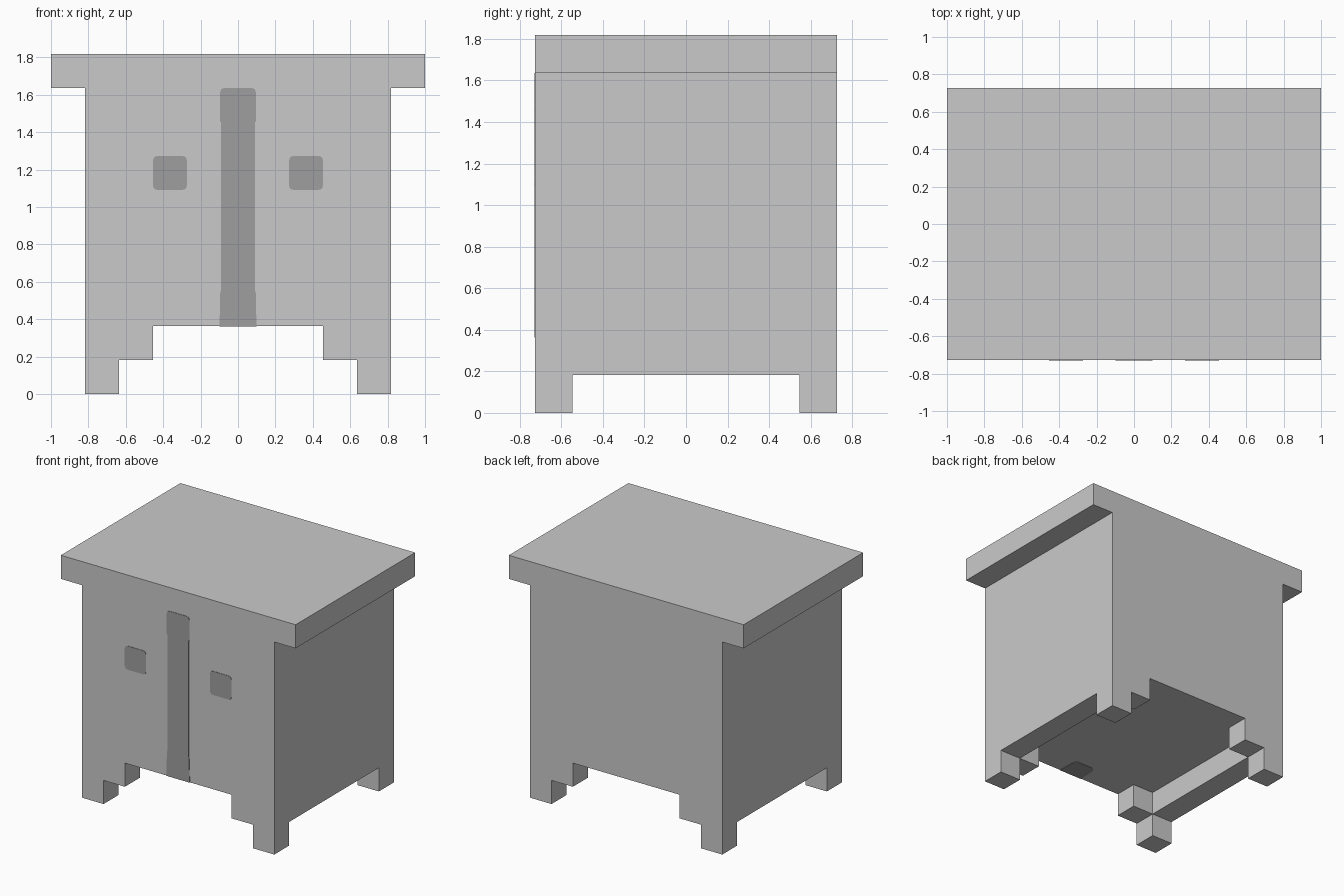
import bpy, bmesh, math
from mathutils import Vector

if "Cube" in bpy.data.objects:
    bpy.data.objects.remove(bpy.data.objects["Cube"])

U = 2 / 11                      # module that every dimension follows
DEPTH = 4 * U                   # half depth
SKIN = 0.003                    # thickness of painted details


def material(name, value):
    m = bpy.data.materials.new(name)
    m.diffuse_color = (value, value, value, 1)
    m.use_nodes = True
    m.node_tree.nodes["Principled BSDF"].inputs["Base Color"].default_value = m.diffuse_color
    return m


LIGHT = material("light grey", 0.59)
DARK = material("dark grey", 0.345)


def extrude(name, outline, offset, mat):
    """Solid made by extruding a planar outline of 3D points."""
    bm = bmesh.new()
    face = bm.faces.new([bm.verts.new(p) for p in outline])
    out = bmesh.ops.extrude_face_region(bm, geom=[face])["geom"]
    moved = [g for g in out if isinstance(g, bmesh.types.BMVert)]
    bmesh.ops.translate(bm, verts=moved, vec=Vector(offset))
    bmesh.ops.recalc_face_normals(bm, faces=bm.faces[:])
    mesh = bpy.data.meshes.new(name)
    bm.to_mesh(mesh)
    bm.free()
    mesh.materials.append(mat)
    obj = bpy.data.objects.new(name, mesh)
    bpy.context.collection.objects.link(obj)
    return obj


def mirrored(half):
    """Close a half outline by mirroring it across x = 0."""
    return half + [(-x, z) for x, z in reversed(half)]


def cut_box(target, hx, hy, z0, z1):
    """Subtract a centred box from the target."""
    base = [(-hx, -hy, z0), (hx, -hy, z0), (hx, hy, z0), (-hx, hy, z0)]
    cutter = extrude("cutter", base, (0, 0, z1 - z0), LIGHT)
    cutter.hide_render = True
    mod = target.modifiers.new("cut", "BOOLEAN")
    mod.operation = "DIFFERENCE"
    mod.solver = "EXACT"
    mod.object = cutter
    bpy.context.view_layer.objects.active = target
    bpy.ops.object.modifier_apply(modifier=mod.name)
    bpy.data.objects.remove(cutter)


# Cabinet: front silhouette with overhanging top and stepped feet
half = [(2.5, 2), (2.5, 1), (3.5, 1), (3.5, 0), (4.5, 0),
        (4.5, 9), (5.5, 9), (5.5, 10)]
profile = [(x * U, -DEPTH, z * U) for x, z in mirrored(half)]
cabinet = extrude("cabinet", profile, (0, 2 * DEPTH, 0), LIGHT)

# Underside hollow between the side rails, then the gaps between the legs
cut_box(cabinet, 3.5 * U, 3 * U, -0.1, 2 * U)
cut_box(cabinet, 5 * U, 3 * U, -0.1, U)

# Dark stripe between the doors, slightly wider at both ends
stripe = [(0.10, 2 * U), (0.096, 0.46), (0.095, 0.54), (0.09, 0.56), (0.09, 1.45),
          (0.097, 1.46), (0.097, 1.61), (0.09, 1.63), (0.075, 9 * U)]
extrude("door_gap", [(x, -DEPTH, z) for x, z in mirrored(stripe)],
        (0, -SKIN, 0), DARK)

# The stripe wraps onto the underside
wrap = [(0.10, -DEPTH), (0.095, -DEPTH + 0.14), (0.085, -DEPTH + 0.165),
        (0.065, -DEPTH + 0.175)]
extrude("door_gap_underside", [(x, y, 2 * U) for x, y in mirrored(wrap)],
        (0, 0, -SKIN), DARK)

# Square handles with rounded corners
R = 0.025
for side, cx in (("left", -2 * U), ("right", 2 * U)):
    pts = []
    for i in range(4):
        mid = math.radians(45 + 90 * i)
        sx = math.copysign(U / 2 - R, math.cos(mid))
        sz = math.copysign(U / 2 - R, math.sin(mid))
        for k in range(4):
            a = math.radians(90 * i + 30 * k)
            pts.append((cx + sx + R * math.cos(a), -DEPTH,
                        6.5 * U + sz + R * math.sin(a)))
    extrude(side + "_handle", pts, (0, -SKIN, 0), DARK)
